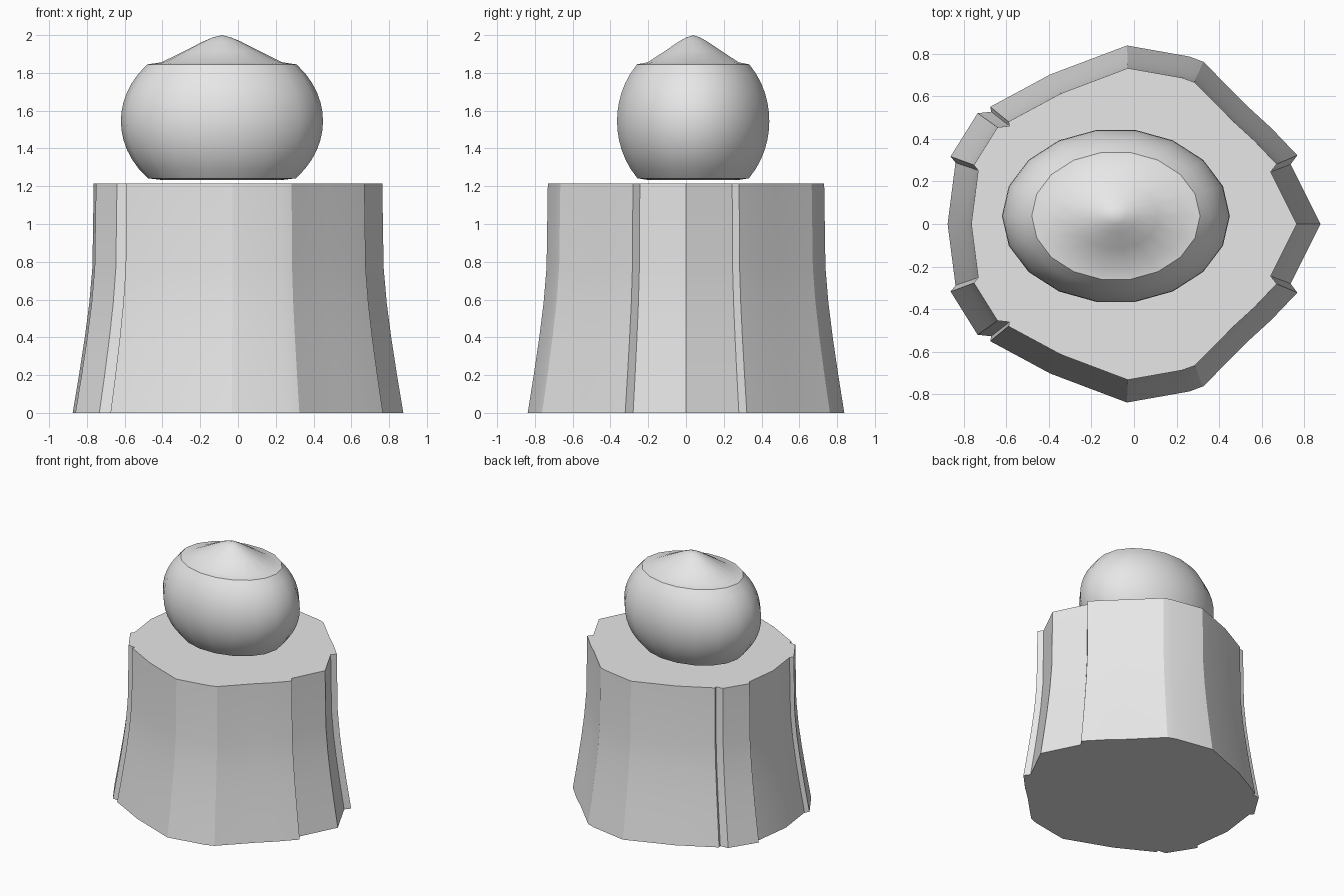
import bpy
import bmesh
import math

cube = bpy.data.objects.get("Cube")
if cube:
    bpy.data.objects.remove(cube, do_unlink=True)

grey = bpy.data.materials.new("plain grey")
grey.use_nodes = True
grey.diffuse_color = (0.8, 0.8, 0.8, 1)
grey.node_tree.nodes["Principled BSDF"].inputs["Base Color"].default_value = (0.8, 0.8, 0.8, 1)


def loft(name, rings, angle):
    """Skin a stack of equal-length closed rings and cap both ends."""
    bm = bmesh.new()
    loops = [[bm.verts.new(p) for p in ring] for ring in rings]
    n = len(loops[0])
    for low, high in zip(loops, loops[1:]):
        for i in range(n):
            j = (i + 1) % n
            bm.faces.new((low[i], low[j], high[j], high[i]))
    bm.faces.new(loops[0][::-1])
    bm.faces.new(loops[-1])
    bmesh.ops.remove_doubles(bm, verts=bm.verts, dist=0.0005)
    bmesh.ops.recalc_face_normals(bm, faces=bm.faces)
    mesh = bpy.data.meshes.new(name)
    bm.to_mesh(mesh)
    bm.free()
    mesh.materials.append(grey)
    obj = bpy.data.objects.new(name, mesh)
    bpy.context.collection.objects.link(obj)
    bpy.ops.object.select_all(action="DESELECT")
    obj.select_set(True)
    bpy.context.view_layer.objects.active = obj
    bpy.ops.object.shade_smooth_by_angle(angle=math.radians(angle))
    return obj


# Flared stump: half outline with small steps between bark plates, mirrored in y
half = [(0.875, 0), (0.735, 0.28), (0.767, 0.322), (0.645, 0.45), (0.54, 0.546),
        (0.325, 0.762), (0.26, 0.786), (-0.033, 0.838), (-0.393, 0.702),
        (-0.675, 0.55), (-0.67, 0.527), (-0.734, 0.52), (-0.861, 0.317),
        (-0.838, 0.288), (-0.875, 0)]
outline = half + [(x, -y) for x, y in half[-2:0:-1]]
flare = [(0, 1), (0.2, 0.962), (0.4, 0.927), (0.58, 0.9), (0.77, 0.881), (1.215, 0.873)]
loft("stump", [[(x * s, y * s, z) for x, y in outline] for z, s in flare], 20)


def oval(r, z, sides=18):
    turns = [math.tau * i / sides for i in range(sides)]
    return [(-0.085 + r * math.cos(a), 0.038 + 0.765 * r * math.sin(a), z) for a in turns]


# Oval bowl: a squashed ball cut flat at both ends
steps = 12
bowl = [(0.31, 1.232)]
for i in range(steps + 1):
    z = 1.242 + 0.603 * i / steps
    bowl.append((0.535 * math.sqrt(1 - ((z - 1.545) / 0.445) ** 2), z))

# Shallow pointed lid continuing from the rim
lid = [(0.32, 1.856), (0.2, 1.915), (0.1, 1.966), (0.05, 1.987), (0.0001, 2.0)]
loft("bowl_with_lid", [oval(r, z) for r, z in bowl + lid], 30)
